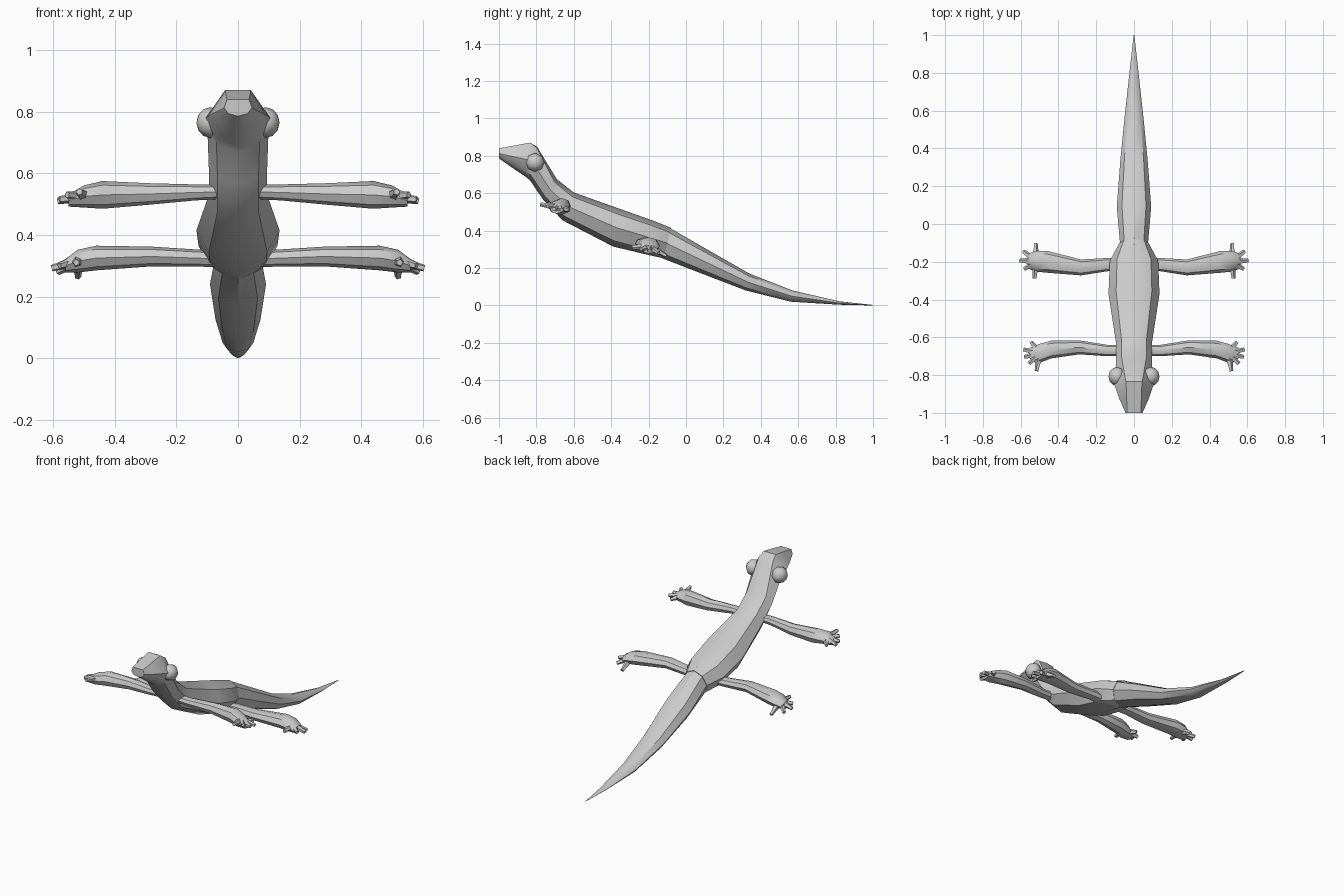
import bpy, bmesh, math
from mathutils import Vector

cube = bpy.data.objects.get("Cube")
if cube:
    bpy.data.objects.remove(cube, do_unlink=True)

# Single skin colour
skin = bpy.data.materials.new("grey_skin")
skin.use_nodes = True
GREY = (0.6, 0.6, 0.6, 1)
skin.diffuse_color = GREY
skin.node_tree.nodes["Principled BSDF"].inputs["Base Color"].default_value = GREY


def finish(name, bm, mirror=False, angle=40):
    bmesh.ops.recalc_face_normals(bm, faces=bm.faces[:])
    mesh = bpy.data.meshes.new(name)
    bm.to_mesh(mesh)
    bm.free()
    mesh.materials.append(skin)
    obj = bpy.data.objects.new(name, mesh)
    bpy.context.collection.objects.link(obj)
    bpy.ops.object.select_all(action='DESELECT')
    obj.select_set(True)
    bpy.context.view_layer.objects.active = obj
    bpy.ops.object.shade_smooth_by_angle(angle=math.radians(angle))
    if mirror:
        obj.modifiers.new("Mirror", 'MIRROR').use_mirror_merge = False
    return obj


def loft(bm, rings):
    """Skin a list of equal-length point rings and cap both ends."""
    loops = [[bm.verts.new(p) for p in ring] for ring in rings]
    for a, b in zip(loops, loops[1:]):
        for i in range(len(a)):
            j = (i + 1) % len(a)
            bm.faces.new((a[i], a[j], b[j], b[i]))
    bm.faces.new(loops[0])
    bm.faces.new(loops[-1])


def body_ring(ty, tz, by, bz, half, crown=0.7, shoulder=0.15):
    """Eight-sided slice from a top point to a bottom point."""
    top, bottom = Vector((0, ty, tz)), Vector((0, by, bz))
    side = [(0, 0), (half * crown, shoulder), (half, 0.5), (half * 0.7, 0.85), (0, 1)]
    points = [top.lerp(bottom, t) + Vector((x, 0, 0)) for x, t in side]
    return points + [Vector((-p.x, p.y, p.z)) for p in points[3:0:-1]]


def tube_ring(centre, ry, rz, sides=8):
    """Upright slice across a sideways limb."""
    x, y, z = centre
    return [(x, y + ry * math.cos(a), z + rz * math.sin(a))
            for a in (2 * math.pi * i / sides for i in range(sides))]


def finger(bm, start, tip, r0, r1):
    """Tapered five-sided digit."""
    start, tip = Vector(start), Vector(tip)
    turn = (tip - start).to_track_quat('Z', 'Y')
    loft(bm, [[c + turn @ Vector((r * math.cos(a), r * math.sin(a), 0))
               for a in (math.tau * i / 5 for i in range(5))]
              for c, r in ((start, r0), (start.lerp(tip, 0.6), r1), (tip, r1 * 0.85))])


# Head, neck and trunk
bm = bmesh.new()
loft(bm, [
    body_ring(-1.0, .84, -1.0, .786, .045, .8, 0),
    body_ring(-.92, .855, -.93, .737, .078, .5, 0),
    body_ring(-.835, .87, -.86, .69, .105, .4, 0),
    body_ring(-.797, .85, -.835, .67, .1, .5, .03),
    body_ring(-.69, .674, -.765, .567, .095),
    body_ring(-.60, .604, -.66, .455, .095),
    body_ring(-.35, .515, -.39, .315, .135),
    body_ring(-.18, .455, -.21, .272, .128),
    body_ring(-.08, .415, -.12, .252, .077),
])
finish("body", bm)

# Tail
bm = bmesh.new()
loft(bm, [
    body_ring(-.11, .428, -.14, .257, .072),
    body_ring(.10, .307, .08, .172, .091),
    body_ring(.34, .17, .32, .08, .073),
    body_ring(.57, .08, .56, .02, .05),
    body_ring(.82, .022, .82, .004, .022),
    body_ring(1.0, .003, 1.0, 0, .002),
])
finish("tail", bm)

# Eyes
bm = bmesh.new()
bmesh.ops.create_uvsphere(bm, u_segments=8, v_segments=6, radius=.05)
for v in bm.verts:
    v.co = Vector((v.co.z * .9 + .09, v.co.x - .807, v.co.y + .765))
finish("eyes", bm, mirror=True, angle=50)

# Limbs: slices of (centre, depth radius, height radius), then toe tips
front_slices = [((.05, -.67, .54), .028, .023), ((.14, -.67, .538), .03, .026),
                ((.29, -.653, .533), .037, .035), ((.44, -.665, .53), .047, .045),
                ((.5, -.685, .525), .05, .036), ((.55, -.69, .512), .035, .02)]
front_toes = [(.545, -.625, .51), (.585, -.665, .51), (.58, -.705, .515),
              (.555, -.74, .53), (.515, -.778, .54)]
hind_slices = [((.06, -.215, .322), .036, .026), ((.14, -.215, .325), .035, .028),
               ((.28, -.23, .33), .042, .032), ((.46, -.2, .325), .058, .04),
               ((.52, -.197, .315), .055, .037), ((.56, -.197, .3), .04, .022)]
hind_toes = [(.52, -.105, .265), (.585, -.145, .28), (.605, -.195, .292),
             (.58, -.24, .3), (.525, -.288, .31)]
for name, slices, toes in (("front", front_slices, front_toes), ("hind", hind_slices, hind_toes)):
    bm = bmesh.new()
    loft(bm, [tube_ring(*s) for s in slices])
    finish(name + "_legs", bm, mirror=True)
    bm = bmesh.new()
    palm = Vector(slices[-2][0])
    for tip in toes:
        finger(bm, palm.lerp(Vector(tip), .3), tip, .02, .013)
    finish(name + "_toes", bm, mirror=True)
